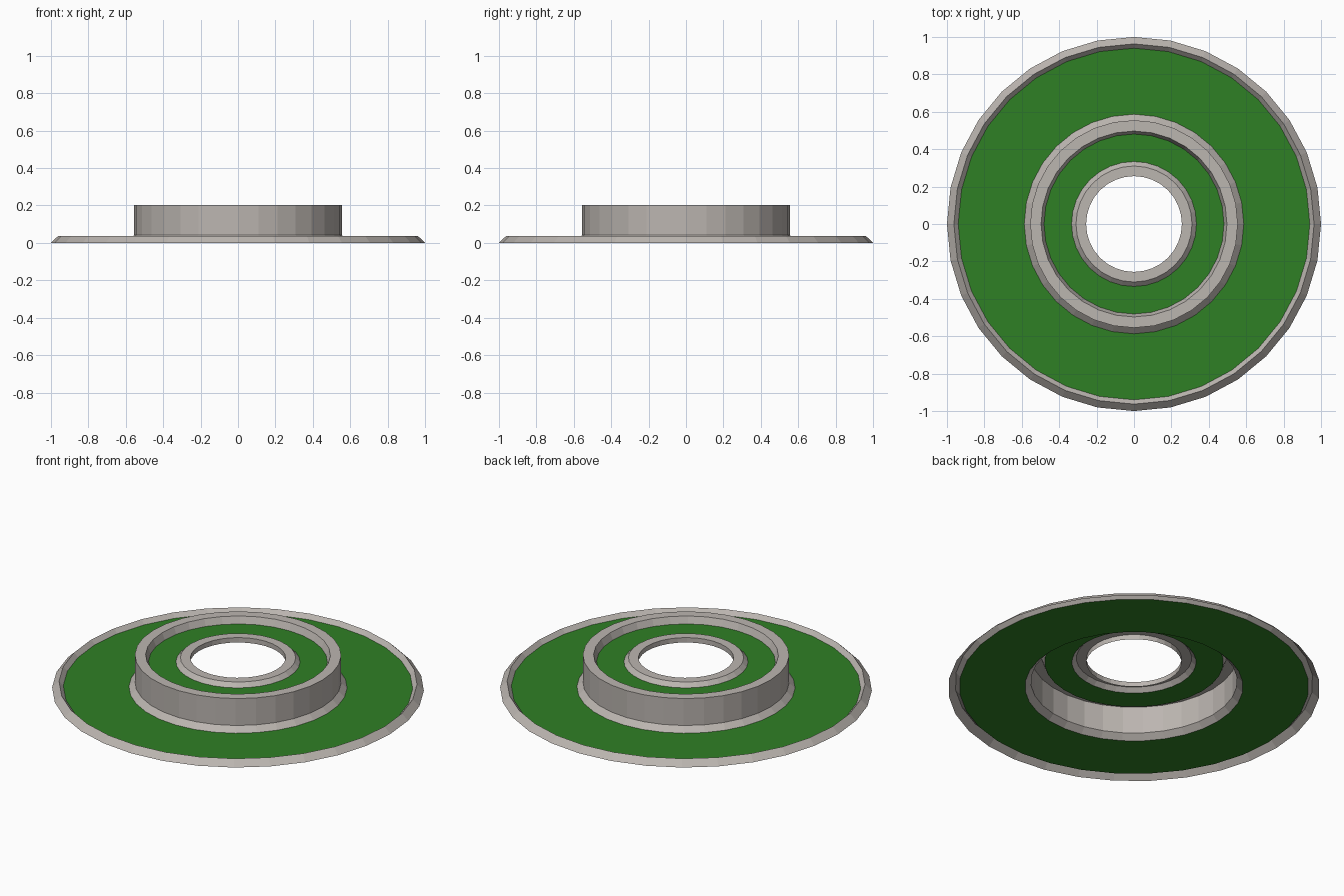
import bpy
import math

if "Cube" in bpy.data.objects:
    bpy.data.objects.remove(bpy.data.objects["Cube"])

SIDES = 32


def material(name, rgb):
    m = bpy.data.materials.new(name)
    m.diffuse_color = (*rgb, 1.0)
    m.use_nodes = True
    m.node_tree.nodes["Principled BSDF"].inputs["Base Color"].default_value = m.diffuse_color
    return m


stone = material("pale stone", (0.50, 0.465, 0.435))
grass = material("grass green", (0.028, 0.215, 0.018))


def lathe(name, profile, mat):
    """Spin an open (radius, height) profile, listed outside to inside, into flat-faced rings."""
    verts, faces = [], []
    for r, z in profile:
        for i in range(SIDES):
            a = 2 * math.pi * i / SIDES
            verts.append((r * math.cos(a), r * math.sin(a), z))
    for k in range(len(profile) - 1):
        for i in range(SIDES):
            j = (i + 1) % SIDES
            o, n = k * SIDES, (k + 1) * SIDES
            faces.append((o + i, o + j, n + j, n + i))
    mesh = bpy.data.meshes.new(name)
    mesh.from_pydata(verts, [], faces)
    mesh.materials.append(mat)
    mesh.update()
    ob = bpy.data.objects.new(name, mesh)
    bpy.context.collection.objects.link(ob)
    return ob


# Low kerb around the outside, open underneath
lathe("outer_kerb", [(1.0, 0.0), (0.963, 0.036), (0.94, 0.011)], stone)

# Lower lawn, a single sheet
lathe("lower_lawn", [(0.94, 0.011), (0.587, 0.011)], grass)

# Raised retaining wall with sloped footing and inner lip
lathe("retaining_wall",
      [(0.587, 0.011), (0.555, 0.042), (0.555, 0.202), (0.497, 0.202), (0.481, 0.162)],
      stone)

# Upper lawn inside the wall
lathe("upper_lawn", [(0.481, 0.162), (0.334, 0.162)], grass)

# Kerb around the central opening
lathe("inner_kerb", [(0.334, 0.162), (0.31, 0.186), (0.256, 0.186), (0.256, 0.157)], stone)
